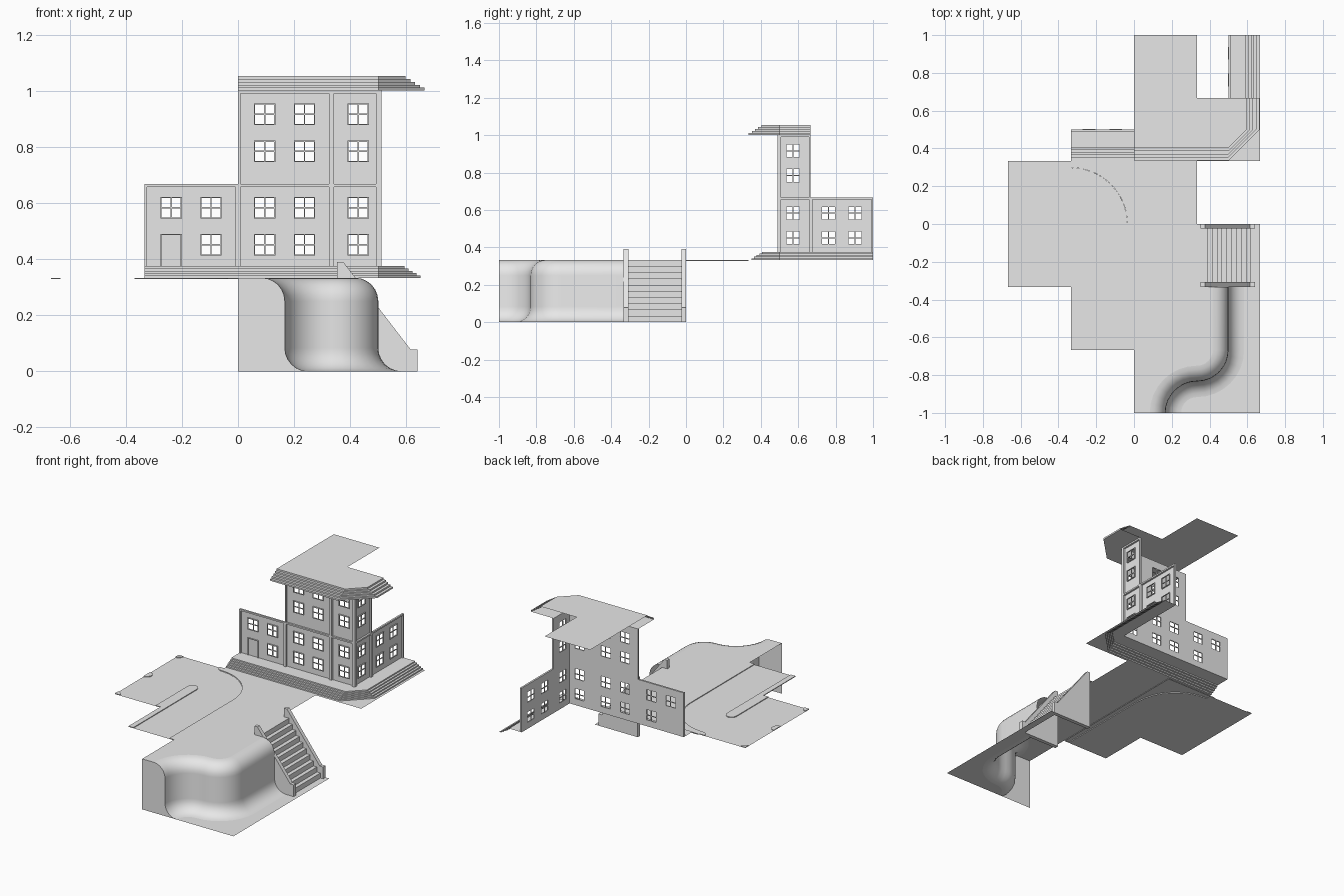
import bpy, bmesh, math

if "Cube" in bpy.data.objects:
    bpy.data.objects.remove(bpy.data.objects["Cube"])

T = 1 / 3
G = T                       # street level
STONE = bpy.data.materials.new("pale_grey")
STONE.diffuse_color = (0.8, 0.8, 0.8, 1)
STONE.use_nodes = True
STONE.node_tree.nodes["Principled BSDF"].inputs["Base Color"].default_value = STONE.diffuse_color


def make(name, bm, smooth=False):
    bmesh.ops.remove_doubles(bm, verts=bm.verts, dist=1e-5)
    me = bpy.data.meshes.new(name)
    bm.to_mesh(me)
    bm.free()
    ob = bpy.data.objects.new(name, me)
    bpy.context.collection.objects.link(ob)
    me.materials.append(STONE)
    if smooth:
        bpy.context.view_layer.objects.active = ob
        ob.select_set(True)
        bpy.ops.object.shade_smooth_by_angle(angle=math.radians(35))
        ob.select_set(False)
    return ob


def face(bm, pts):
    return bm.faces.new([bm.verts.new(p) for p in pts])


def flat(bm, pts, z):
    face(bm, [(x, y, z) for x, y in pts])


def prism(bm, pts, z0, z1, place=lambda x, y, z: (x, y, z), bottom=False):
    face(bm, [place(x, y, z1) for x, y in pts])
    if bottom:
        face(bm, [place(x, y, z0) for x, y in reversed(pts)])
    for a, b in zip(pts, pts[1:] + pts[:1]):
        face(bm, [place(*a, z0), place(*b, z0), place(*b, z1), place(*a, z1)])


def arc(cx, cy, r, a0, a1, n=8):
    out = []
    for i in range(n + 1):
        a = math.radians(a0 + (a1 - a0) * i / n)
        out.append((cx + r * math.cos(a), cy + r * math.sin(a)))
    return out


def sweep(bm, profile, path):
    """profile: (offset, z) pairs; path(offset) gives the plan points."""
    for (d0, z0), (d1, z1) in zip(profile, profile[1:]):
        a, b = path(d0), path(d1)
        for i in range(len(a) - 1):
            quad = [(*a[i], z0), (*a[i + 1], z0), (*b[i + 1], z1), (*b[i], z1)]
            quad = [p for k, p in enumerate(quad) if math.dist(p, quad[k - 1]) > 1e-6]
            face(bm, quad)


# Cliff: rounded section along an S-shaped path (positive offset = low side)
def cliff_path(d):
    return (arc(T, -1, T / 2 - d, 180, 90) + arc(T, -2 * T, T / 2 + d, -90, 0)[1:]
            + [(0.5 + d, -T)])


R = T / 4
low_curve = [(R + x, R + z) for x, z in arc(0, 0, R, 270, 180, 6)]
high_curve = [(-R + x, G - R + z) for x, z in arc(0, 0, R, 0, 90, 6)]
section = low_curve + high_curve
bm = bmesh.new()
sweep(bm, section, cliff_path)
make("cliff", bm, True)

bm = bmesh.new()
face(bm, [(0, -1, 0)] + [(T / 2 + d, -1, z) for d, z in section] + [(0, -1, G)])
make("cliff_end", bm)

# Upper plaza and lower ground
bm = bmesh.new()
flat(bm, cliff_path(-R) + [(0.39, -T), (0.39, 0), (T, 0), (T, T), (0, T), (0, -1)], G)
make("upper_plaza", bm)
bm = bmesh.new()
flat(bm, [(2 * T, -1), (2 * T, 0), (0.62, 0), (0.62, -T)] + cliff_path(R)[::-1], 0)
make("lower_ground", bm)

# Stairs with two sloping side walls
bm = bmesh.new()
n, tread = 10, (0.62 - 0.39) / 9
for i in range(n):
    x, z = 0.62 - i * tread, i * G / n
    ya, yb = -0.31, -0.025
    face(bm, [(x, ya, z), (x, yb, z), (x, yb, z + G / n), (x, ya, z + G / n)])
    if i < n - 1:
        z += G / n
        face(bm, [(x, ya, z), (x, yb, z), (x - tread, yb, z), (x - tread, ya, z)])
make("stair_steps", bm)
rail = [(0.353, 0), (0.64, 0), (0.64, 0.078), (0.615, 0.078), (0.375, 0.39), (0.353, 0.39)]
for name, y in (("stair_wall_front", -T), ("stair_wall_back", -0.025)):
    bm = bmesh.new()
    prism(bm, rail, -y, -y - 0.025, lambda x, z, w: (x, -w, z), True)
    bmesh.ops.recalc_face_normals(bm, faces=bm.faces)
    make(name, bm)

# Road and raised kerbs
LOW, k = G - 0.005, 0.035
bm = bmesh.new()
flat(bm, [(-2 * T, -T), (-T, -T), (-T, -2 * T), (-k, -2 * T), (-k, 0)]
     + arc(-T, 0, T - k, 0, 90)[1:] + [(-T, T), (-2 * T, T)], LOW)
make("road", bm)
kerbs = {
    "outer_pavement": [(0, -2 * T), (0, T)] + arc(-T, T, k, 180, 270)
    + arc(-T, 0, T - k, 90, 0, 14)[1:] + [(-k, -2 * T)],
    "middle_pavement": [(-T, -2 * T), (-T + k, -2 * T)] + arc(-T, 0, k, 0, 180, 10)
    + [(-T - k, -T), (-T, -T)],
    "kerb_half_round": arc(-2 * T, 0, k, -90, 90, 10),
    "kerb_corner_back": [(-2 * T, T)] + arc(-2 * T, T, k, -90, 0, 5),
    "kerb_corner_front": [(-2 * T, -T)] + arc(-2 * T, -T, k, 0, 90, 5),
}
for name, pts in kerbs.items():
    bm = bmesh.new()
    prism(bm, pts, LOW, G)
    make(name, bm)


# Stepped base and roof eaves share one chamfered plan
def ring(xs, ye):
    return lambda d: [(xs, 0.5 - d), (0.5, 0.5 - d), (0.5 + d, 0.5), (0.5 + d, ye)]


def steps(d0, d1, z0, z1, count=5):
    prof = [(d0, z0)]
    for i in range(count):
        z = z0 + (z1 - z0) * (i + 1) / count
        prof += [(d0 + (d1 - d0) * i / count, z), (d0 + (d1 - d0) * (i + 1) / count, z)]
    return prof


bm = bmesh.new()
base = ring(-T, 1)
sweep(bm, steps(0.15, 0.08, G, 0.375) + [(0, 0.375)], base)
make("base_steps", bm)
bm = bmesh.new()
flat(bm, [(-T, T), (2 * T, T), (2 * T, 1)] + base(0.15)[::-1], G)
make("base_border", bm)

bm = bmesh.new()
roof = ring(0, 2 * T)
sweep(bm, [(0, 1.0)] + steps(0.165, 0.08, 1.0, 1.053), roof)
flat(bm, roof(0.08) + [(T, 2 * T), (T, 1), (0, 1)], 1.053)
make("roof", bm)


# Walls: thin sheets with open four-pane windows, corner strips and a cornice
def front(u, z, w):
    return (u, 0.5 - w, z)


def right(u, z, w):
    return (0.5 + w, u, z)


def bar(bm, place, u0, u1, z0, z1, w0, w1):
    prism(bm, [(u0, z0), (u1, z0), (u1, z1), (u0, z1)], w0, w1, place, True)


H = 0.034                   # half a window
def wall(name, place, u0, u1, z0, z1, columns, rows, door=None):
    bm = bmesh.new()
    us = sorted([u0, u1] + [c + s * H for c in columns for s in (-1, 1)])
    zs = sorted([z0, z1] + [r + s * H for r in rows for s in (-1, 1)])
    for i in range(len(us) - 1):
        for j in range(len(zs) - 1):
            is_door = door is not None and j == 1 and us[i] < door < us[i + 1]
            if i % 2 and j % 2 and not is_door:
                continue
            face(bm, [place(u, z, 0) for u, z in
                      ((us[i], zs[j]), (us[i + 1], zs[j]), (us[i + 1], zs[j + 1]), (us[i], zs[j + 1]))])
    f, t = 0.004, 0.007
    for c in columns:
        for r in rows:
            a, b, lo, hi = c - H, c + H, r - H, r + H
            if c == door and r == rows[0]:
                lo = z0
            else:
                bar(bm, place, c - 0.0025, c + 0.0025, lo, hi, -0.003, 0.002)
                bar(bm, place, a, b, r - 0.0025, r + 0.0025, -0.003, 0.002)
                bar(bm, place, a - f, b + f, lo - f, lo, 0, t)
            bar(bm, place, a - f, b + f, hi, hi + f, 0, t)
            bar(bm, place, a - f, a, lo, hi, 0, t)
            bar(bm, place, b, b + f, lo, hi, 0, t)
    p = 0.009
    bar(bm, place, u0, u0 + p, z0, z1, 0, 0.012)
    bar(bm, place, u1 - p, u1, z0, z1, 0, 0.012)
    bar(bm, place, u0 + p, u1 - p, z1 - 0.01, z1, 0, 0.012)
    make(name, bm)


LOWER, UPPER = (0.451, 0.583), (0.784, 0.916)
c1, c2, c3 = 0.095, 0.237, 0.072
wall("wall_left_wing", front, -T, 0, 0.375, 2 * T, (c1 - T, c2 - T), LOWER, c1 - T)
wall("wall_right_wing", right, 2 * T, 1, 0.375, 2 * T, (2 * T + c1, 2 * T + c2), LOWER)
for level, z0, z1, rows in (("lower", 0.375, 2 * T, LOWER), ("upper", 2 * T, 1.0, UPPER)):
    wall("wall_tower_front_" + level, front, 0, T, z0, z1, (c1, c2), rows)
    wall("wall_corner_front_" + level, front, T, 0.5, z0, z1, (0.5 - c3,), rows)
    wall("wall_corner_right_" + level, right, 0.5, 2 * T, z0, z1, (0.5 + c3,), rows)
    # square post closing the building corner
    bm = bmesh.new()
    bar(bm, front, 0.5, 0.512, z0, z1, 0, 0.012)
    make("corner_post_" + level, bm)
